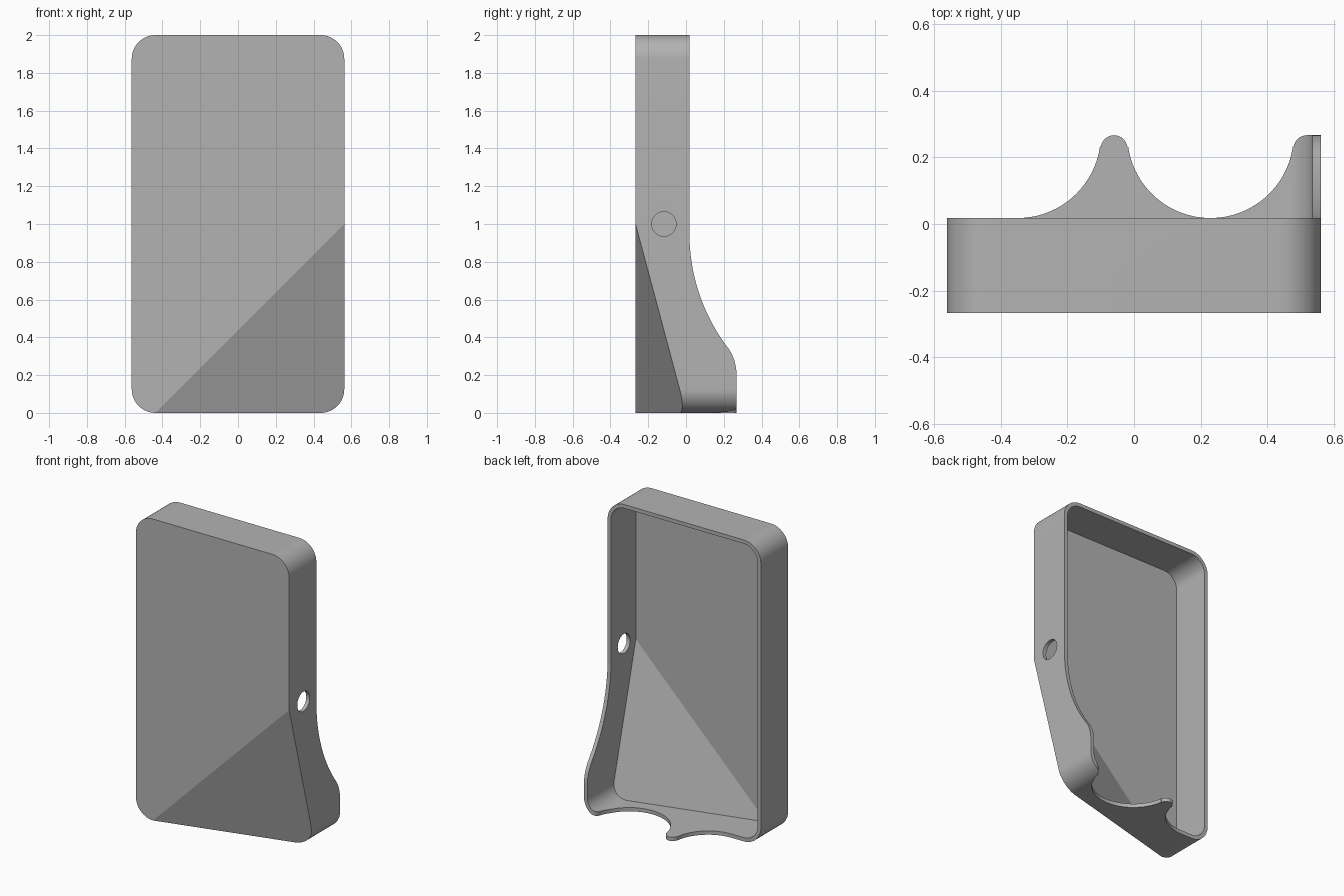
import bpy, bmesh
from math import cos, sin, radians, asin, atan2, degrees, pi
from mathutils import Vector

cube = bpy.data.objects.get("Cube")
if cube:
    bpy.data.objects.remove(cube, do_unlink=True)

HALF_W, HEIGHT, FRONT, BACK, RIM = 0.5625, 2.0, -0.267, 0.267, 0.018
RADIUS, WALL, SLOPE = 0.125, 0.025, 0.267

grey = bpy.data.materials.new("plain grey")
grey.use_nodes = True
GREY = (0.45, 0.45, 0.45, 1)
grey.diffuse_color = GREY
grey.node_tree.nodes["Principled BSDF"].inputs["Base Color"].default_value = GREY


def arc(cx, cy, r, start, end, steps=16):
    """Points on an arc, angles in degrees."""
    angles = [radians(start + (end - start) * i / steps) for i in range(steps + 1)]
    return [(cx + r * cos(a), cy + r * sin(a)) for a in angles]


def prism(name, outline, place, lo, hi):
    """Extrude a 2D outline; place(u, v, w) maps to 3D, w runs from lo to hi."""
    bm = bmesh.new()
    ends = [[bm.verts.new(place(u, v, w)) for u, v in outline] for w in (lo, hi)]
    n = len(outline)
    bm.faces.new(ends[0])
    bm.faces.new(ends[1])
    for i in range(n):
        j = (i + 1) % n
        bm.faces.new((ends[0][i], ends[0][j], ends[1][j], ends[1][i]))
    bmesh.ops.recalc_face_normals(bm, faces=bm.faces)
    mesh = bpy.data.meshes.new(name)
    bm.to_mesh(mesh)
    bm.free()
    obj = bpy.data.objects.new(name, mesh)
    bpy.context.collection.objects.link(obj)
    mesh.materials.append(grey)
    return obj


def rounded_block(name, inset, lo, hi):
    """Rounded upright block with the lower left front corner sliced off."""
    r, x = RADIUS - inset, HALF_W - RADIUS
    outline = (arc(x, HEIGHT - RADIUS, r, 0, 90) + arc(-x, HEIGHT - RADIUS, r, 90, 180)
               + arc(-x, RADIUS, r, 180, 270) + arc(x, RADIUS, r, 270, 360))
    obj = prism(name, outline, lambda u, v, w: (u, w, v), lo, hi)
    normal = Vector((SLOPE, -1, -SLOPE)).normalized()
    point = Vector((HALF_W, FRONT, 1.0)) - normal * inset
    bm = bmesh.new()
    bm.from_mesh(obj.data)
    bmesh.ops.bisect_plane(bm, geom=bm.verts[:] + bm.edges[:] + bm.faces[:],
                           plane_co=point, plane_no=normal, clear_outer=True)
    rim = [e for e in bm.edges if e.is_boundary]
    bmesh.ops.holes_fill(bm, edges=rim, sides=0)
    bmesh.ops.recalc_face_normals(bm, faces=bm.faces)
    bm.to_mesh(obj.data)
    bm.free()
    return obj


def cut(target, cutter):
    mod = target.modifiers.new("cut", "BOOLEAN")
    mod.operation, mod.solver, mod.object = "DIFFERENCE", "EXACT", cutter
    bpy.context.view_layer.objects.active = target
    bpy.ops.object.modifier_apply(modifier=mod.name)
    bpy.data.objects.remove(cutter, do_unlink=True)


# Hollow shell, open at the back
shell = rounded_block("tray_shell", 0, FRONT, BACK)
cut(shell, rounded_block("cavity", WALL, FRONT + WALL, 0.5))

# Sweeping edge of the side walls: concave curve, then a rounded shoulder
bend = 37
shoulder = (BACK - RIM - 1 + cos(radians(bend))) / (1 - cos(radians(bend)))
sweep_z = 0.95
end_z = sweep_z - sin(radians(bend))
side = [(RIM, 2.2)] + arc(RIM + 1, sweep_z, 1, 180, 180 + bend, 24)
side += arc(BACK - shoulder, end_z - shoulder * sin(radians(bend)), shoulder, bend, 0)
side += [(BACK, -0.1), (0.6, -0.1), (0.6, 2.2)]
cut(shell, prism("side_cutter", side, lambda u, v, w: (w, u, v), -1, 1))

# Scalloped edge of the bottom wall: two scoops with rounded tips
scoop, tip, mid_y = 0.25, 0.04, RIM + 0.25
left_x, tip_x, right_x = -0.35, -0.06, 0.23
tilt = degrees(atan2(mid_y - (BACK - tip), tip_x - left_x))
bottom = [(-0.8, RIM)] + arc(left_x, mid_y, scoop, -90, -tilt, 24)
bottom += arc(tip_x, BACK - tip, tip, 180 - tilt, tilt, 16)
bottom += arc(right_x, mid_y, scoop, 180 + tilt, 360 - tilt, 48)
bottom += arc(2 * right_x - tip_x, BACK - tip, tip, 180 - tilt, 90, 8)
bottom += [(0.8, BACK), (0.8, 0.6), (-0.8, 0.6)]
cut(shell, prism("scallop_cutter", bottom, lambda u, v, w: (u, v, w), -0.2, 2.3))

# Round hole through the left side wall
hole = arc(-0.117, 1.0, 0.065, 0, 348.75, 31)
cut(shell, prism("hole_cutter", hole, lambda u, v, w: (w, u, v), 0.45, 0.7))

# Smooth the curves, keep the folds crisp
bpy.ops.object.select_all(action="DESELECT")
shell.select_set(True)
bpy.context.view_layer.objects.active = shell
bpy.ops.object.shade_smooth_by_angle(angle=radians(13))
